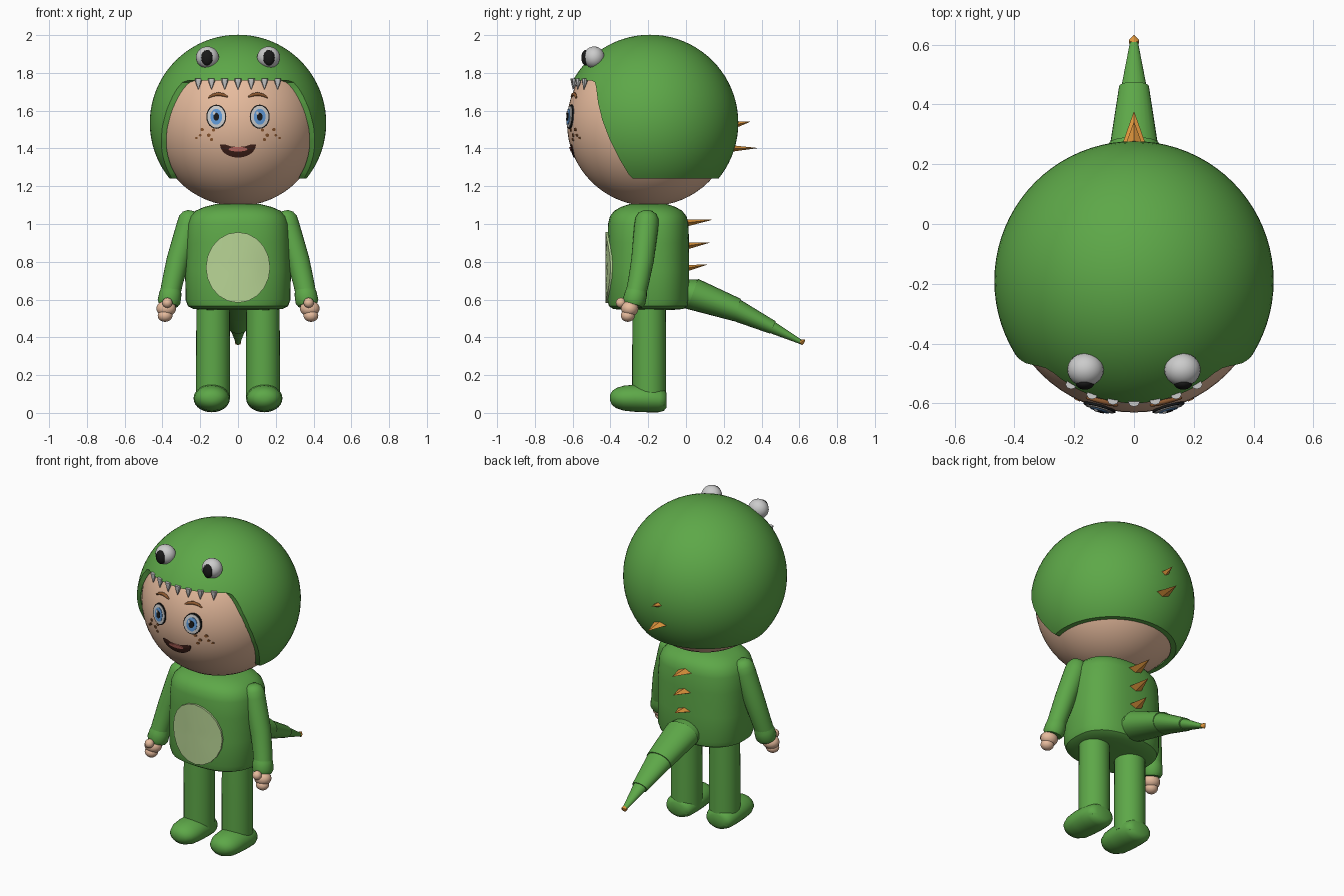
import bpy, bmesh
from math import sin, cos, pi, sqrt, copysign
from mathutils import Vector

if "Cube" in bpy.data.objects:
    bpy.data.objects.remove(bpy.data.objects["Cube"])

HEAD = Vector((0, -0.19, 1.535))
SKIN_R, HOOD_R = 0.44, 0.467


def material(name, r, g, b):
    m = bpy.data.materials.new(name)
    m.diffuse_color = (r, g, b, 1)
    m.use_nodes = True
    m.node_tree.nodes["Principled BSDF"].inputs["Base Color"].default_value = m.diffuse_color
    return m


GREEN = material("green", 0.11, 0.39, 0.065)
LIGHT = material("light green", 0.48, 0.66, 0.30)
SKIN = material("skin", 0.80, 0.50, 0.34)
ORANGE = material("orange", 0.80, 0.33, 0.05)
WHITE = material("white", 0.80, 0.80, 0.80)
BLACK = material("black", 0.01, 0.01, 0.01)
BLUE = material("blue", 0.12, 0.33, 0.70)
BROWN = material("brown", 0.27, 0.10, 0.03)
MOUTH = material("mouth", 0.05, 0.015, 0.01)
PINK = material("pink", 0.65, 0.18, 0.15)


def shade(ob, angle=0.7):
    bpy.ops.object.select_all(action='DESELECT')
    ob.select_set(True)
    bpy.context.view_layer.objects.active = ob
    bpy.ops.object.shade_smooth_by_angle(angle=angle)


def finish(name, bm, mat, angle=0.7):
    bmesh.ops.recalc_face_normals(bm, faces=bm.faces[:])
    me = bpy.data.meshes.new(name)
    bm.to_mesh(me)
    bm.free()
    ob = bpy.data.objects.new(name, me)
    bpy.context.collection.objects.link(ob)
    me.materials.append(mat)
    shade(ob, angle)
    return ob


def ball(name, loc, size, mat, seg=24):
    bm = bmesh.new()
    bmesh.ops.create_uvsphere(bm, u_segments=seg, v_segments=seg // 2, radius=1)
    bmesh.ops.scale(bm, vec=size, verts=bm.verts)
    bmesh.ops.translate(bm, vec=loc, verts=bm.verts)
    return finish(name, bm, mat)


def tube(name, rings, mat, n=28, power=2, angle=0.7):
    """Loft of (x, y, z, radius_u, radius_v) rings along their path."""
    bm = bmesh.new()
    pts = [Vector(r[:3]) for r in rings]
    loops = []
    for i, r in enumerate(rings):
        t = (pts[min(i + 1, len(pts) - 1)] - pts[max(i - 1, 0)]).normalized()
        ref = Vector((1, 0, 0)) if abs(t.x) < 0.75 else Vector((0, 1, 0))
        u = (ref - t * ref.dot(t)).normalized()
        v = t.cross(u)
        loop = []
        for k in range(n):
            c, s = cos(2 * pi * k / n), sin(2 * pi * k / n)
            a = copysign(abs(c) ** (2 / power), c) * r[3]
            b = copysign(abs(s) ** (2 / power), s) * r[4]
            loop.append(bm.verts.new(pts[i] + u * a + v * b))
        loops.append(loop)
    for p, q in zip(loops, loops[1:]):
        for k in range(n):
            bm.faces.new((p[k], p[(k + 1) % n], q[(k + 1) % n], q[k]))
    bm.faces.new(loops[0])
    bm.faces.new(loops[-1])
    return finish(name, bm, mat, angle)


def patch(name, outline, front, off, mat):
    """Thin raised patch: an (x, z) outline laid on the surface y = front(x, z)."""
    bm = bmesh.new()
    n = len(outline)
    cx, cz = sum(p[0] for p in outline) / n, sum(p[1] for p in outline) / n
    mid = bm.verts.new((cx, front(cx, cz) - off, cz))
    prev = None
    for f, o in ((0.33, off), (0.67, off), (1, off), (1, -0.004)):
        ring = []
        for x, z in outline:
            px, pz = cx + (x - cx) * f, cz + (z - cz) * f
            ring.append(bm.verts.new((px, front(px, pz) - o, pz)))
        for k in range(n):
            j = (k + 1) % n
            bm.faces.new((prev[k], prev[j], ring[j], ring[k]) if prev else (mid, ring[k], ring[j]))
        prev = ring
    return finish(name, bm, mat)


def oval(x, z, a, b, n=24):
    return [(x + a * cos(2 * pi * k / n), z + b * sin(2 * pi * k / n)) for k in range(n)]


def face_y(x, z):
    return HEAD.y - sqrt(max(SKIN_R ** 2 - x * x - (z - HEAD.z) ** 2, 0))


def torso_y(x, z):
    return -0.2 - 0.212 * (1 - abs(x / 0.28) ** 2.5) ** 0.4


# Head and hood shell with a face opening and a flat lower rim
ball("head", HEAD, (SKIN_R,) * 3, SKIN, 64)
hood = ball("hood", HEAD, (HOOD_R,) * 3, GREEN, 80)
inner = ball("hood_inner_cutter", HEAD, (SKIN_R + 0.004,) * 3, GREEN, 80)
bm = bmesh.new()
profile = [(-0.9, 1.76), (-0.50, 1.76), (-0.482, 1.75), (-0.475, 1.72), (-0.465, 1.64), (-0.443, 1.55),
           (-0.405, 1.45), (-0.35, 1.34), (-0.305, 1.265), (-0.28, 1.24), (0.6, 1.24), (0.6, 0.9), (-0.9, 0.9)]
side_face = bm.faces.new([bm.verts.new((-0.7, y, z)) for y, z in profile])
ext = bmesh.ops.extrude_face_region(bm, geom=[side_face])
bmesh.ops.translate(bm, vec=(1.4, 0, 0), verts=[g for g in ext["geom"] if isinstance(g, bmesh.types.BMVert)])
opening = finish("hood_opening_cutter", bm, GREEN)
for cutter in (inner, opening):
    cutter.hide_render = True
    mod = hood.modifiers.new("cut", 'BOOLEAN')
    mod.operation, mod.solver, mod.object = 'DIFFERENCE', 'EXACT', cutter
    bpy.context.view_layer.objects.active = hood
    bpy.ops.object.modifier_apply(modifier=mod.name)
    bpy.data.objects.remove(cutter)
shade(hood)

# Teeth along the hood rim
for i in range(7):
    x = (i - 3) * 0.07
    y = HEAD.y - sqrt(0.405 ** 2 - x * x)
    tube("tooth", [(x, y, 1.77, 0.019, 0.016), (x, y, 1.755, 0.018, 0.015), (x, y - 0.004, 1.712, 0.001, 0.001)],
         WHITE, 8)

# Torso and belly patch
tube("torso", [(0, -0.2, z, a, b) for z, a, b in (
    (0.545, 0.17, 0.13), (0.55, 0.235, 0.185), (0.565, 0.265, 0.208), (0.60, 0.278, 0.217), (0.75, 0.28, 0.217),
    (0.90, 0.277, 0.216), (1.00, 0.270, 0.213), (1.04, 0.255, 0.203), (1.07, 0.225, 0.18), (1.09, 0.18, 0.145),
    (1.105, 0.12, 0.10))], GREEN, 40, 2.5)
patch("belly_patch", oval(0, 0.77, 0.17, 0.187, 20), torso_y, 0.014, LIGHT)

# Mouth
patch("mouth", [(0.095 * cos(pi * k / 16), 1.42 - 0.068 * sin(pi * k / 16)) for k in range(17)],
      face_y, 0.005, MOUTH)
patch("tongue", oval(0, 1.396, 0.05, 0.012), face_y, 0.008, PINK)

for s in (-1, 1):
    # Hood eyes
    ball("hood_eye", (s * 0.162, -0.487, 1.882), (0.061, 0.056, 0.058), WHITE)
    ball("hood_eye_pupil", (s * 0.164, -0.532, 1.88), (0.031, 0.022, 0.041), BLACK)

    # Face eyes, brows and freckles
    for part, a, b, off, mat in (("eye_outline", 0.053, 0.064, 0.007, BLACK), ("eye_white", 0.047, 0.058, 0.010, WHITE),
                                 ("iris", 0.031, 0.042, 0.013, BLUE), ("pupil", 0.015, 0.021, 0.016, BLACK)):
        patch(part, oval(s * 0.115, 1.568, a, b), face_y, off, mat)
    patch("eye_glint", oval(s * 0.115 - 0.012, 1.587, 0.007, 0.009, 12), face_y, 0.018, WHITE)
    brow = ((0.158, 1.668, 0.004), (0.135, 1.682, 0.008), (0.105, 1.688, 0.010), (0.078, 1.684, 0.009),
            (0.056, 1.674, 0.004))
    tube("eyebrow", [(s * x, face_y(x, z) - 0.003, z, r, r) for x, z, r in brow], BROWN, 10)
    for x, z, r in ((0.13, 1.497, 0.009), (0.155, 1.470, 0.010), (0.19, 1.500, 0.010), (0.14, 1.447, 0.009),
                    (0.20, 1.470, 0.008), (0.22, 1.455, 0.007)):
        patch("freckle", oval(s * x, z, r, r * 0.9, 10), face_y, 0.004, BROWN)

    # Sleeves, cuffs and hands
    tube("arm", [(s * x, y, z, r, r) for x, y, z, r in (
        (0.243, -0.203, 1.068, 0.025), (0.246, -0.204, 1.055, 0.047), (0.252, -0.206, 1.03, 0.061),
        (0.262, -0.21, 0.99, 0.064), (0.318, -0.23, 0.81, 0.060), (0.345, -0.25, 0.70, 0.056),
        (0.362, -0.268, 0.62, 0.054))], GREEN, 24)
    tube("cuff", [(s * x, y, z, r, r) for x, y, z, r in (
        (0.352, -0.258, 0.66, 0.052), (0.358, -0.265, 0.63, 0.059), (0.365, -0.275, 0.59, 0.061),
        (0.368, -0.28, 0.57, 0.05))], GREEN, 24)
    ball("hand", (s * 0.38, -0.298, 0.552), (0.052, 0.046, 0.042), SKIN)
    ball("fingers", (s * 0.386, -0.308, 0.515), (0.039, 0.037, 0.033), SKIN)
    ball("thumb", (s * 0.374, -0.345, 0.583), (0.027, 0.027, 0.027), SKIN, 16)

    # Legs and feet
    tube("leg", [(s * 0.132, -0.195, z, r, r) for z, r in ((0.07, 0.09), (0.3, 0.09), (0.58, 0.088))], GREEN)
    tube("foot", [(s * 0.139, y, z, a, b) for y, z, a, b in (
        (-0.402, 0.08, 0.02, 0.015), (-0.392, 0.08, 0.05, 0.036), (-0.37, 0.079, 0.074, 0.053),
        (-0.33, 0.078, 0.091, 0.066), (-0.27, 0.078, 0.096, 0.072), (-0.20, 0.075, 0.096, 0.072),
        (-0.14, 0.068, 0.090, 0.065), (-0.115, 0.066, 0.078, 0.056), (-0.102, 0.066, 0.05, 0.036))], GREEN)

# Tail of three overlapping tapered segments and a tip
for part, y0, z0, a0, b0, y1, z1, a1, b1 in (
        ("tail_base", 0.035, 0.63, 0.106, 0.085, 0.27, 0.545, 0.083, 0.062),
        ("tail_middle", 0.24, 0.556, 0.084, 0.062, 0.46, 0.452, 0.05, 0.036),
        ("tail_end", 0.43, 0.466, 0.048, 0.036, 0.615, 0.372, 0.012, 0.011)):
    tube(part, [(0, y0, z0, a0, b0), (0, y1, z1, a1, b1)], GREEN, 24)
tube("tail_root", [(0, -0.06, 0.64, 0.09, 0.07), (0, 0.05, 0.624, 0.104, 0.083)], GREEN, 24)
tube("tail_tip", [(0, 0.605, 0.37, 0.017, 0.014), (0, 0.615, 0.378, 0.017, 0.014), (0, 0.63, 0.385, 0.003, 0.003)],
     ORANGE, 8)

# Flat back spikes on hood and torso
for y, z, tip_y, tip_z, w, h in ((0.26, 1.525, 0.34, 1.542, 0.03, 0.017), (0.25, 1.40, 0.375, 1.402, 0.045, 0.016),
                                 (0.01, 1.007, 0.135, 1.022, 0.045, 0.018), (0.01, 0.885, 0.125, 0.902, 0.045, 0.018),
                                 (0.01, 0.767, 0.11, 0.785, 0.045, 0.016)):
    tube("back_spike", [(0, y, z, w, h), (0, tip_y, tip_z, 0.001, 0.001)], ORANGE, 4, angle=0.3)
